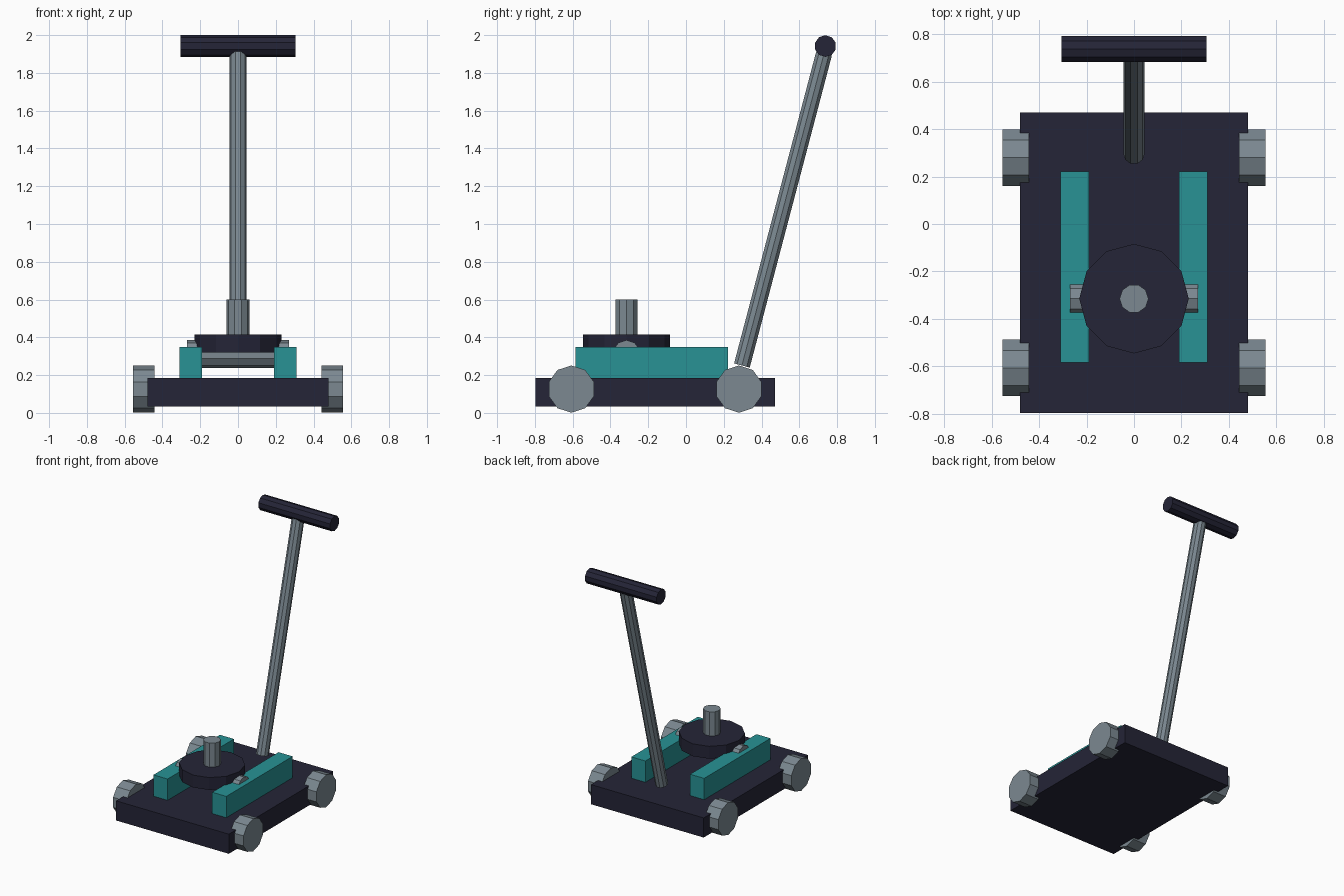
import bpy
import math
from mathutils import Vector

if "Cube" in bpy.data.objects:
    bpy.data.objects.remove(bpy.data.objects["Cube"], do_unlink=True)


def make_material(name, rgb):
    mat = bpy.data.materials.new(name)
    mat.use_nodes = True
    colour = (*rgb, 1.0)
    mat.diffuse_color = colour
    mat.node_tree.nodes["Principled BSDF"].inputs["Base Color"].default_value = colour
    return mat


navy = make_material("dark navy", (0.018, 0.018, 0.038))
teal = make_material("teal", (0.021, 0.29, 0.30))
steel = make_material("steel grey", (0.20, 0.25, 0.285))


def finish(name, mat):
    obj = bpy.context.object
    obj.name = name
    obj.data.materials.append(mat)
    return obj


def box(name, low, high, mat):
    low, high = Vector(low), Vector(high)
    bpy.ops.mesh.primitive_cube_add(size=1, location=(low + high) / 2)
    bpy.context.object.scale = high - low
    return finish(name, mat)


def rod(name, start, end, radius, mat, sides=10):
    """Faceted cylinder running between two points."""
    start, end = Vector(start), Vector(end)
    axis = end - start
    bpy.ops.mesh.primitive_cylinder_add(vertices=sides, radius=radius, depth=axis.length,
                                        location=(start + end) / 2)
    obj = finish(name, mat)
    if abs(axis.z) < 0.001:
        # Lying along x: keeps a corner of the polygon pointing up
        obj.rotation_euler = (0, math.pi / 2, 0)
        for v in obj.data.vertices:
            v.co.x, v.co.y = v.co.y, -v.co.x
    else:
        # Upright or leaning in the yz plane, with corners on the sides
        obj.rotation_euler = (-math.atan2(axis.y, axis.z), 0, 0)
        for v in obj.data.vertices:
            v.co.x, v.co.y = v.co.y, -v.co.x
    # Whichever way it lies, a flat-sided rod keeps its corner direction
    if abs(axis.z) < 0.001:
        for v in obj.data.vertices:
            v.co.x, v.co.y = -v.co.y, v.co.x
        if sides % 4:
            for v in obj.data.vertices:
                v.co.x, v.co.y = v.co.y, -v.co.x
    return obj


# Chassis plate
box("base_plate", (-0.48, -0.797, 0.034), (0.48, 0.47, 0.185), navy)

# Wheels and side rails
for side, sx in (("left", 1), ("right", -1)):
    for end, y in (("front", -0.607), ("back", 0.28)):
        rod(f"{end}_{side}_wheel", (sx * 0.442, y, 0.126), (sx * 0.555, y, 0.126), 0.125, steel)
    inner, outer = sorted((sx * 0.19, sx * 0.31))
    box(f"{side}_rail", (inner, -0.585, 0.175), (outer, 0.222, 0.349), teal)

# Lifting assembly: cross axle, saddle disc and post
rod("cross_axle", (-0.27, -0.315, 0.311), (0.27, -0.315, 0.311), 0.074, steel)
rod("saddle_disc", (0, -0.315, 0.32), (0, -0.315, 0.415), 0.231, navy, 12)
rod("lift_post", (0, -0.315, 0.39), (0, -0.315, 0.6), 0.061, steel)

# Leaning handle with a cross grip
rod("handle_pole", (0, 0.296, 0.251), (0, 0.731, 1.903), 0.045, steel)
rod("handle_grip", (-0.305, 0.738, 1.942), (0.305, 0.738, 1.942), 0.0575, navy)
